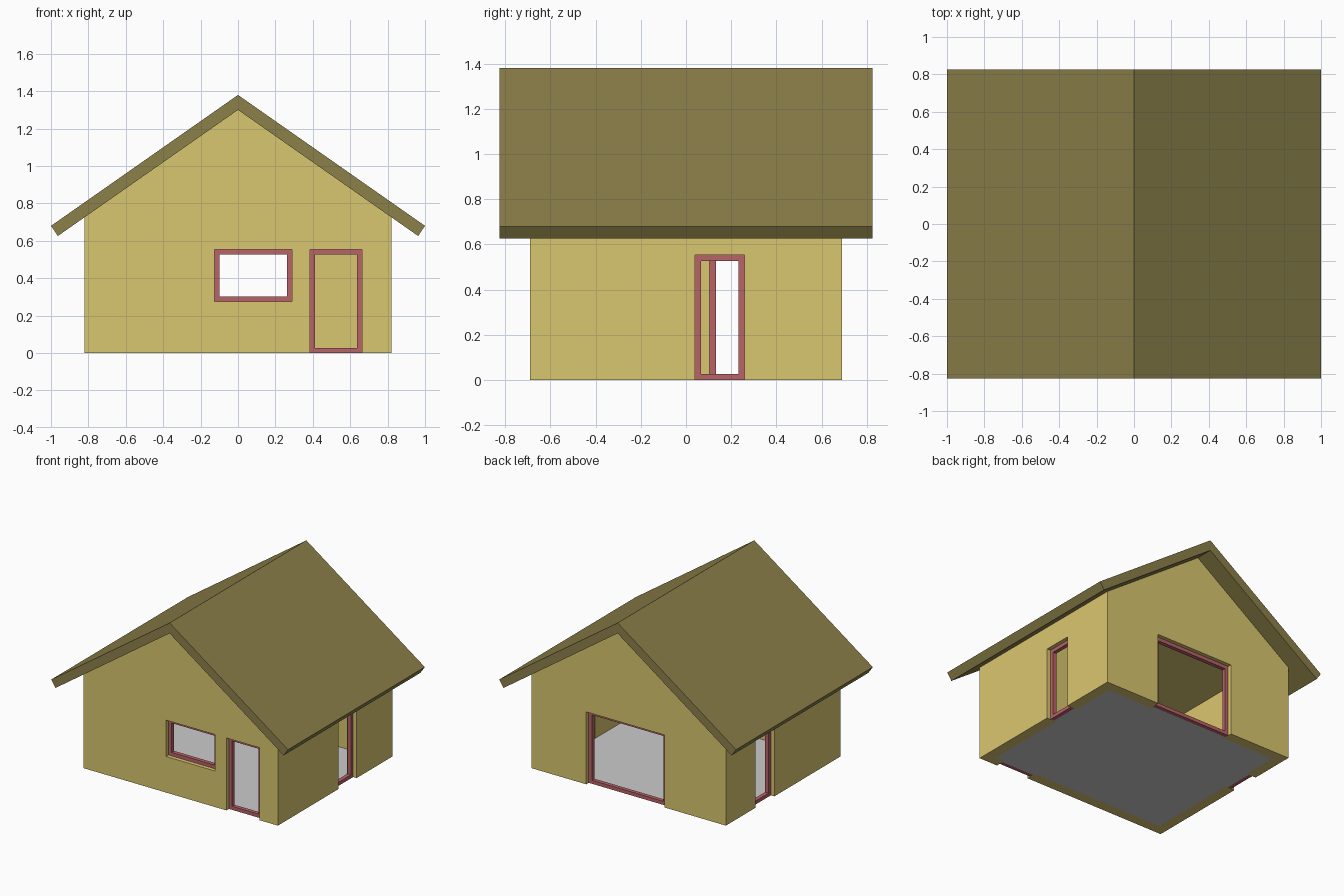
import bpy, bmesh

if "Cube" in bpy.data.objects:
    bpy.data.objects.remove(bpy.data.objects["Cube"])

HX, HY, T = 0.82, 0.69, 0.08      # half width, half depth, wall thickness
SLOPE = 0.70
FRAME_W, SET, FRAME_D = 0.027, 0.03, 0.03

def material(name, rgb):
    m = bpy.data.materials.new(name)
    m.diffuse_color = (*rgb, 1)
    m.use_nodes = True
    m.node_tree.nodes["Principled BSDF"].inputs["Base Color"].default_value = m.diffuse_color
    return m

WALL = material("wall_yellow", (0.70, 0.57, 0.16))
ROOF = material("roof_olive", (0.26, 0.215, 0.067))
RED = material("frame_red", (0.48, 0.125, 0.14))

def finish(name, bm, mat=None):
    bmesh.ops.recalc_face_normals(bm, faces=bm.faces)
    me = bpy.data.meshes.new(name)
    bm.to_mesh(me)
    bm.free()
    ob = bpy.data.objects.new(name, me)
    bpy.context.collection.objects.link(ob)
    if mat:
        me.materials.append(mat)
    return ob

def prism(name, profile, half_y, mat):
    """Extrude an (x, z) outline along y."""
    bm = bmesh.new()
    f = bm.faces.new([bm.verts.new((x, -half_y, z)) for x, z in profile])
    r = bmesh.ops.extrude_face_region(bm, geom=[f])
    bmesh.ops.translate(bm, vec=(0, 2 * half_y, 0),
                        verts=[v for v in r["geom"] if isinstance(v, bmesh.types.BMVert)])
    return finish(name, bm, mat)

def add_box(bm, lo, hi):
    vs = bmesh.ops.create_cube(bm, size=1)["verts"]
    for v in vs:
        v.co = [lo[i] if v.co[i] < 0 else hi[i] for i in range(3)]

def cut(ob, lo, hi):
    bm = bmesh.new()
    add_box(bm, lo, hi)
    cutter = finish("cutter", bm)
    cutter.hide_render = True
    mod = ob.modifiers.new("cut", "BOOLEAN")
    mod.operation, mod.solver, mod.object = "DIFFERENCE", "EXACT", cutter
    bpy.context.view_layer.objects.active = ob
    bpy.ops.object.modifier_apply(modifier=mod.name)
    bpy.data.objects.remove(cutter, do_unlink=True)

# Hollow gabled shell; top reaches just into the roof
top = 1.305
walls = prism("walls", [(-HX, 0), (HX, 0), (HX, top - SLOPE * HX),
                        (0, top), (-HX, top - SLOPE * HX)], HY, WALL)
cut(walls, (-HX + T, -HY + T, -0.2), (HX - T, HY - T, 2))

# Folded roof slab
half = [(1.0, 0.68), (0.963, 0.626)]
prism("roof", [(0, 1.38), *half, (0, 1.30), *[(-x, z) for x, z in reversed(half)]], 0.825, ROOF)

# Openings: name, axis across the wall (0 = x, 1 = y), wall side, start, end, bottom, top
openings = [
    ("front_window", 0, -1, -0.125, 0.29, 0.275, 0.553),
    ("front_door", 0, -1, 0.385, 0.663, 0.0, 0.553),
    ("back_door", 0, 1, -0.30, 0.36, 0.0, 0.553),
    ("right_door", 1, 1, 0.04, 0.26, 0.0, 0.553),
    ("left_door", 1, -1, 0.105, 0.335, 0.0, 0.553),
]

# Floor panel with tongues reaching into the doorways
floor = bmesh.new()
def floor_rect(x0, x1, y0, y1):
    floor.faces.new([floor.verts.new((x, y, 0)) for x, y in
                     ((x0, y0), (x1, y0), (x1, y1), (x0, y1))])
floor_rect(-HX + T, HX - T, -HY + T, HY - T)

for name, axis, side, a, b, z0, z1 in openings:
    outer = (HX if axis else HY)

    def corners(a, b, d0, d1, z0, z1):
        """Box limits from wall coordinates; d is depth behind the outer face."""
        p, q = sorted((side * (outer - d0), side * (outer - d1)))
        if axis:
            return (p, a, z0), (q, b, z1)
        return (a, p, z0), (b, q, z1)

    cut(walls, *corners(a, b, -0.1, T + 0.05, z0 if z0 else -0.1, z1))

    # Rectangular frame set back inside the opening
    bm = bmesh.new()
    add_box(bm, *corners(a, b, SET, SET + FRAME_D, z0, z1))
    frame = finish(name + "_frame", bm, RED)
    w = FRAME_W
    cut(frame, *corners(a + w, b - w, -0.1, 0.2, z0 + w, z1 - w))

    if z0 == 0:
        lo, hi = corners(a, b, SET + FRAME_D, T, 0, 0)
        floor_rect(lo[0], hi[0], lo[1], hi[1])

finish("floor", floor)
